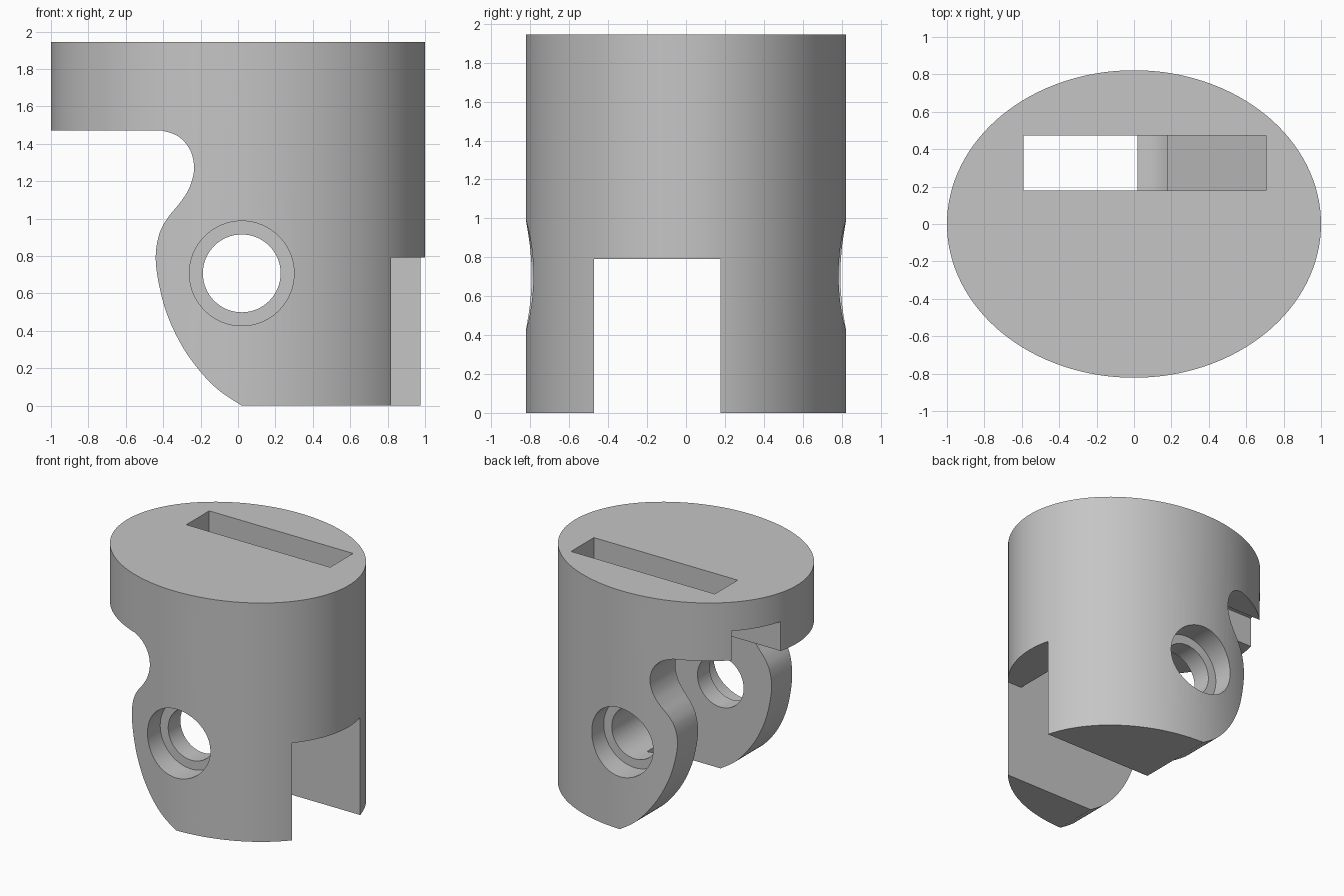
import bpy, bmesh, math
from mathutils import Vector

default = bpy.data.objects.get("Cube")
if default:
    bpy.data.objects.remove(default, do_unlink=True)

HEIGHT, RX, RY = 1.945, 1.0, 0.822
HINGE_X, HINGE_Z = 0.02, 0.707
INNER = 0.473          # half width of the gap between the lugs
KEY = 0.177            # side face of the stop block
CAVITY = 0.675         # radius of the round cavity
OPENING = 0.792        # height of the square opening

grey = bpy.data.materials.new("plain grey")
grey.use_nodes = True
colour = (0.56, 0.56, 0.56, 1)
grey.diffuse_color = colour
grey.node_tree.nodes["Principled BSDF"].inputs["Base Color"].default_value = colour


def prism(name, base, offset):
    """Extrude a closed outline of 3D points along an offset."""
    bm = bmesh.new()
    face = bm.faces.new([bm.verts.new(p) for p in base])
    moved = bmesh.ops.extrude_face_region(bm, geom=[face])["geom"]
    bmesh.ops.translate(bm, vec=offset,
                        verts=[v for v in moved if isinstance(v, bmesh.types.BMVert)])
    bmesh.ops.recalc_face_normals(bm, faces=bm.faces)
    mesh = bpy.data.meshes.new(name)
    bm.to_mesh(mesh)
    bm.free()
    mesh.materials.append(grey)
    ob = bpy.data.objects.new(name, mesh)
    bpy.context.collection.objects.link(ob)
    return ob


def box(x0, x1, z0, z1):
    return [(x0, z0), (x1, z0), (x1, z1), (x0, z1)]


def arc(radius, start, end, steps):
    angles = [math.radians(start + (end - start) * i / steps) for i in range(steps + 1)]
    return [(HINGE_X + radius * math.cos(a), HINGE_Z + radius * math.sin(a)) for a in angles]


def smooth_path(points, steps=6):
    """Catmull-Rom curve through the points."""
    p = [Vector(q) for q in points]
    p = [p[0]] + p + [p[-1]]
    out = []
    for a, b, c, d in zip(p, p[1:], p[2:], p[3:]):
        for i in range(steps):
            t = i / steps
            out.append(tuple(0.5 * (2 * b + (c - a) * t + (2 * a - 5 * b + 4 * c - d) * t * t
                                    + (3 * b - a - 3 * c + d) * t ** 3)))
    return out + [tuple(p[-1])]


# Oval body
ring = [(RX * math.cos(a), RY * math.sin(a), 0)
        for a in (math.tau * i / 128 for i in range(128))]
body = prism("knuckle_body", ring, (0, 0, HEIGHT))

cutters = []


def cut(name, outline, y0, y1):
    cutters.append(prism(name, [(x, y0, z) for x, z in outline], (0, y1 - y0, 0)))


# Curved lug outline below the overhang
bite = smooth_path([(-0.41, 1.472), (-0.32, 1.44), (-0.255, 1.365), (-0.235, 1.265),
                    (-0.26, 1.165), (-0.31, 1.085), (-0.375, 1.005), (-0.42, 0.92),
                    (-0.44, 0.8), (-0.425, 0.66), (-0.38, 0.49), (-0.3, 0.32),
                    (-0.2, 0.18), (-0.1, 0.08), (HINGE_X, 0)])
cut("bite_cutter", [(-1.2, 1.472)] + bite + [(HINGE_X, -0.2), (-1.2, -0.2)], -1, 1)

# Round cavity joined to the square opening on the far side
rim = math.degrees(math.asin((OPENING - HINGE_Z) / CAVITY))
cut("cavity_cutter", [(1.2, -0.1), (1.2, OPENING)] + arc(CAVITY, rim, 90, 32)
    + [(-1.2, HINGE_Z + CAVITY), (-1.2, -0.1)], -INNER, KEY)

# Gap beside the back lug, leaving the stop block beyond the hinge line
cut("gap_cutter", box(-1.2, HINGE_X, -0.1, HINGE_Z + CAVITY), 0, INNER)

# Pin hole through lugs and block, with counterbores outside
cut("pin_hole_cutter", arc(0.208, 0, 354.375, 63), -1, 1)
for side in (-1, 1):
    cut("counterbore_cutter", arc(0.28, 0, 354.375, 63), side * 0.63, side * 1.1)

# Top slot with a sloped floor running down to the pin hole, and its side notch
cut("slot_cutter", [(-0.59, HEIGHT + 0.1), (-0.59, HINGE_Z), (0.18, HINGE_Z), (0.18, 0.86),
                    (0.705, 1.4), (0.705, HEIGHT + 0.1)], KEY + 0.001, INNER - 0.0005)
cut("notch_cutter", box(-1.2, -0.4, 1.3, 1.71), KEY + 0.0015, 0.52)

for cutter in cutters:
    cutter.hide_render = True
    mod = body.modifiers.new(cutter.name, 'BOOLEAN')
    mod.operation = 'DIFFERENCE'
    mod.solver = 'EXACT'
    mod.object = cutter

# Bake the cuts and remove the cutters
bpy.context.view_layer.update()
baked = bpy.data.meshes.new_from_object(
    body.evaluated_get(bpy.context.evaluated_depsgraph_get()))
body.modifiers.clear()
body.data = baked
for cutter in cutters:
    bpy.data.objects.remove(cutter, do_unlink=True)

bpy.ops.object.select_all(action='DESELECT')
body.select_set(True)
bpy.context.view_layer.objects.active = body
bpy.ops.object.shade_smooth_by_angle(angle=math.radians(25))
